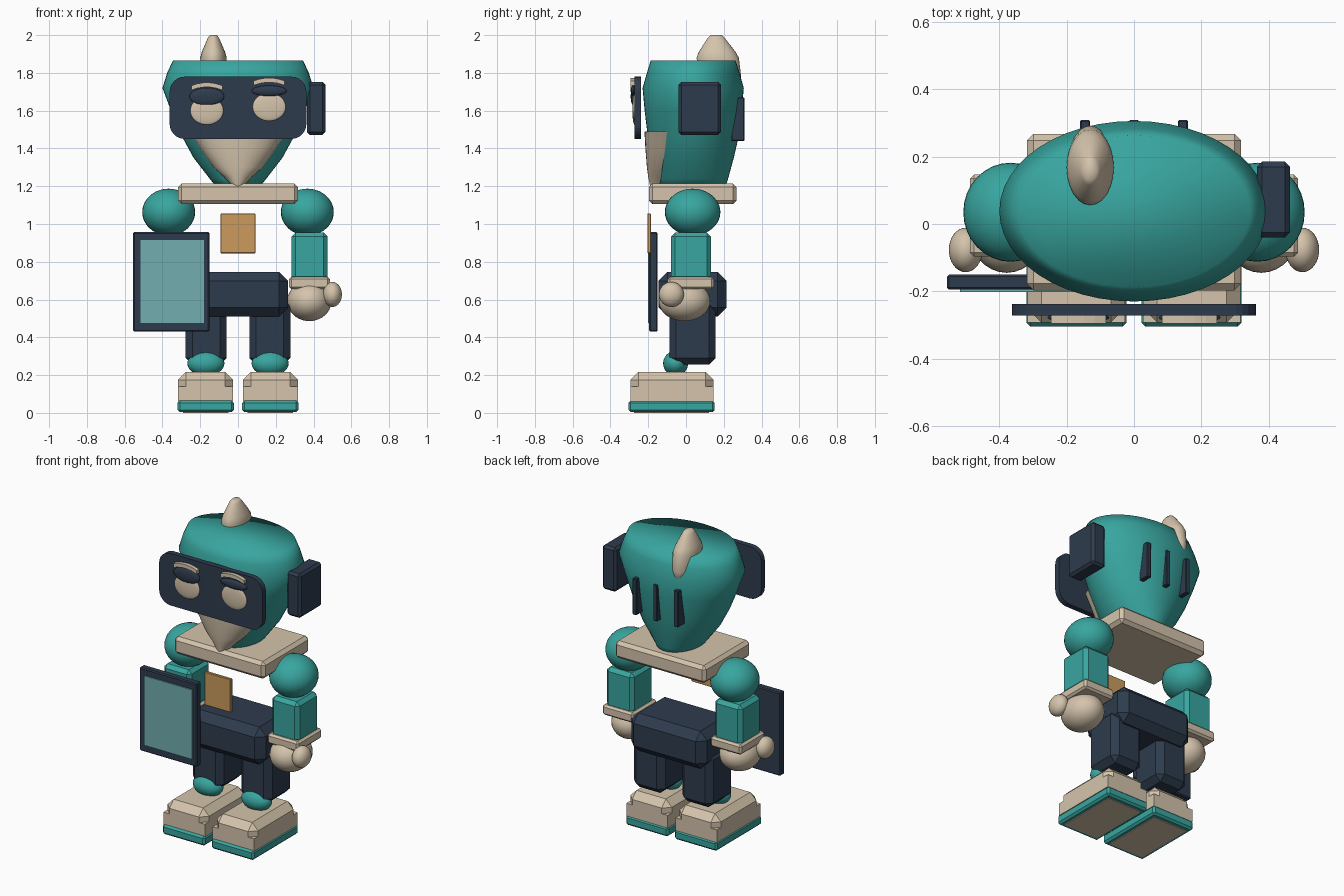
import bpy, bmesh, math
from mathutils import Matrix, Vector

cube = bpy.data.objects.get("Cube")
if cube:
    bpy.data.objects.remove(cube, do_unlink=True)


def material(name, rgb):
    mat = bpy.data.materials.new(name)
    mat.use_nodes = True
    mat.diffuse_color = (*rgb, 1)
    mat.node_tree.nodes["Principled BSDF"].inputs["Base Color"].default_value = (*rgb, 1)
    return mat


teal = material("teal", (0.04, 0.38, 0.35))
cream = material("cream", (0.66, 0.55, 0.41))
navy = material("navy", (0.027, 0.044, 0.075))
amber = material("amber", (0.60, 0.33, 0.11))
glass = material("pale_teal", (0.17, 0.42, 0.43))


def finish(name, bm, mat, smooth=False):
    bmesh.ops.recalc_face_normals(bm, faces=bm.faces)
    for f in bm.faces:
        f.smooth = smooth
    mesh = bpy.data.meshes.new(name)
    bm.to_mesh(mesh)
    bm.free()
    mesh.materials.append(mat)
    obj = bpy.data.objects.new(name, mesh)
    bpy.context.collection.objects.link(obj)
    return obj


def box(name, x, y, z, mat, chamfer=0.0):
    """Chamfered box given its (min, max) along each axis."""
    bm = bmesh.new()
    size = [b - a for a, b in (x, y, z)]
    mid = Vector([(a + b) / 2 for a, b in (x, y, z)])
    bmesh.ops.create_cube(bm, size=1, matrix=Matrix.Translation(mid) @ Matrix.Diagonal((*size, 1)))
    if chamfer:
        bmesh.ops.bevel(bm, geom=bm.edges[:], offset=chamfer, segments=1,
                        affect='EDGES', clamp_overlap=True)
    return finish(name, bm, mat)


def ball(name, center, radii, mat):
    bm = bmesh.new()
    bmesh.ops.create_uvsphere(bm, u_segments=32, v_segments=20, radius=1,
                              matrix=Matrix.Translation(center) @ Matrix.Diagonal((*radii, 1)))
    return finish(name, bm, mat, True)


def loft(name, rings, mat, smooth=True):
    """Skin equal-length closed rings of points and cap both ends."""
    bm = bmesh.new()
    loops = [[bm.verts.new(p) for p in ring] for ring in rings]
    for a, b in zip(loops, loops[1:]):
        for i in range(len(a)):
            j = (i + 1) % len(a)
            bm.faces.new((a[i], a[j], b[j], b[i]))
    bm.faces.new(loops[0])
    bm.faces.new(loops[-1])
    return finish(name, bm, mat, smooth)


def ellipse(cx, cy, z, rx, ry, n=48):
    return [(cx + rx * math.cos(math.tau * i / n), cy + ry * math.sin(math.tau * i / n), z)
            for i in range(n)]


def plate(name, outline, y0, y1, mat):
    """Extrude an x-z outline along y."""
    return loft(name, [[(x, y, z) for x, z in outline] for y in (y0, y1)], mat, False)


def rounded_rect(hx, z0, z1, r, n=6):
    pts = []
    corners = ((hx - r, z1 - r), (r - hx, z1 - r), (r - hx, z0 + r), (hx - r, z0 + r))
    for q, (cx, cz) in enumerate(corners):
        for i in range(n + 1):
            a = math.pi / 2 * (q + i / n)
            pts.append((cx + r * math.cos(a), cz + r * math.sin(a)))
    return pts


# Head shell: z, half width, half depth
head = ((1.19, 0.11, 0.17), (1.24, 0.15, 0.185), (1.35, 0.235, 0.215), (1.46, 0.295, 0.24),
        (1.60, 0.355, 0.257), (1.72, 0.40, 0.268), (1.80, 0.375, 0.245), (1.865, 0.345, 0.225))
loft("head", [ellipse(0, 0.038, *ring) for ring in head], teal)

# Chin wedge: z, half width, front y, back y
chin = ((1.20, 0.03, -0.19, -0.14), (1.25, 0.075, -0.2, -0.13), (1.30, 0.13, -0.207, -0.125),
        (1.40, 0.20, -0.215, -0.11), (1.49, 0.26, -0.22, -0.10))
rings = []
for z, hw, front, back in chin:
    arc = [math.pi * i / 16 for i in range(17)]
    rings.append([(hw * math.cos(a), back + (front - back) * math.sin(a), z) for a in arc])
chin_obj = loft("chin", rings, cream)

# Crest: z, centre y, half width, half depth
crest = ((1.70, 0.20, 0.045, 0.08), (1.78, 0.18, 0.066, 0.112), (1.88, 0.168, 0.07, 0.112),
         (1.91, 0.165, 0.062, 0.098), (1.985, 0.16, 0.03, 0.045), (2.0, 0.16, 0.018, 0.03))
loft("crest", [ellipse(-0.13, y, z, rx, ry, 24) for z, y, rx, ry in crest], cream)

# Visor, eyes, lids and brows
plate("visor", rounded_rect(0.362, 1.45, 1.78, 0.08), -0.272, -0.238, navy)
for side, s, eye_z, lid_z, lid_h, brow_z in (("right", -1, 1.60, 1.675, 0.046, 1.725),
                                             ("left", 1, 1.62, 1.705, 0.028, 1.75)):
    x = s * 0.165
    ball(side + "_eye", (x, -0.272, eye_z), (0.088, 0.012, 0.074), cream)
    ball(side + "_eyelid", (x, -0.278, lid_z), (0.092, 0.015, lid_h), navy)
    top = [(x + 0.082 * t, brow_z + 0.024 - 0.016 * t * t) for t in (-1, -0.6, -0.2, 0.2, 0.6, 1)]
    plate(side + "_brow", top + [(px, pz - 0.024) for px, pz in reversed(top)],
          -0.295, -0.268, cream)

# Single ear pod and rear vents
box("ear_pod", (0.365, 0.463), (-0.04, 0.185), (1.472, 1.752), navy, 0.015)
for i, x in enumerate((-0.145, 0, 0.145)):
    box("rear_vent_%d" % (i + 1), (x - 0.015, x + 0.015), (0.24, 0.309), (1.44, 1.67), navy, 0.004)

# Body
box("shoulder_plate", (-0.318, 0.318), (-0.197, 0.268), (1.105, 1.215), cream, 0.02)
box("chest_badge", (-0.092, 0.092), (-0.205, -0.185), (0.845, 1.055), amber, 0.003)
box("pelvis", (-0.265, 0.265), (-0.145, 0.215), (0.51, 0.747), navy, 0.048)

# Arms and legs on both sides
for side, s in (("right", -1), ("left", 1)):
    def span(a, b):
        return tuple(sorted((s * a, s * b)))

    ball(side + "_shoulder", (s * 0.367, 0.035, 1.063), (0.14, 0.147, 0.124), teal)
    box(side + "_arm", span(0.283, 0.475), (-0.08, 0.132), (0.70, 0.955), teal, 0.022)
    box(side + "_cuff", span(0.27, 0.487), (-0.097, 0.147), (0.655, 0.72), cream, 0.012)
    ball(side + "_hand", (s * 0.378, -0.008, 0.592), (0.117, 0.137, 0.106), cream)
    ball(side + "_thumb", (s * 0.50, -0.077, 0.627), (0.05, 0.066, 0.066), cream)

    box(side + "_leg", span(0.06, 0.278), (-0.088, 0.157), (0.255, 0.60), navy, 0.036)
    ball(side + "_ankle", (s * 0.17, -0.055, 0.262), (0.098, 0.066, 0.066), teal)
    box(side + "_shoe", span(0.027, 0.317), (-0.293, 0.145), (0.03, 0.217), cream, 0.042)
    box(side + "_shoe_base", span(0.027, 0.317), (-0.293, 0.145), (0.06, 0.14), cream)
    box(side + "_sole", span(0.022, 0.32), (-0.305, 0.152), (0.004, 0.065), teal, 0.012)
    box(side + "_sole_pad", span(0.05, 0.292), (-0.275, 0.122), (0.0, 0.006), cream)

# Shield held on the right side
box("shield_frame", (-0.555, -0.152), (-0.195, -0.15), (0.43, 0.957), navy, 0.006)
box("shield_panel", (-0.517, -0.18), (-0.202, -0.193), (0.475, 0.915), glass)

# Keep crisp caps on the chin wedge
bpy.ops.object.select_all(action='DESELECT')
chin_obj.select_set(True)
bpy.context.view_layer.objects.active = chin_obj
bpy.ops.object.shade_smooth_by_angle(angle=math.radians(40))
